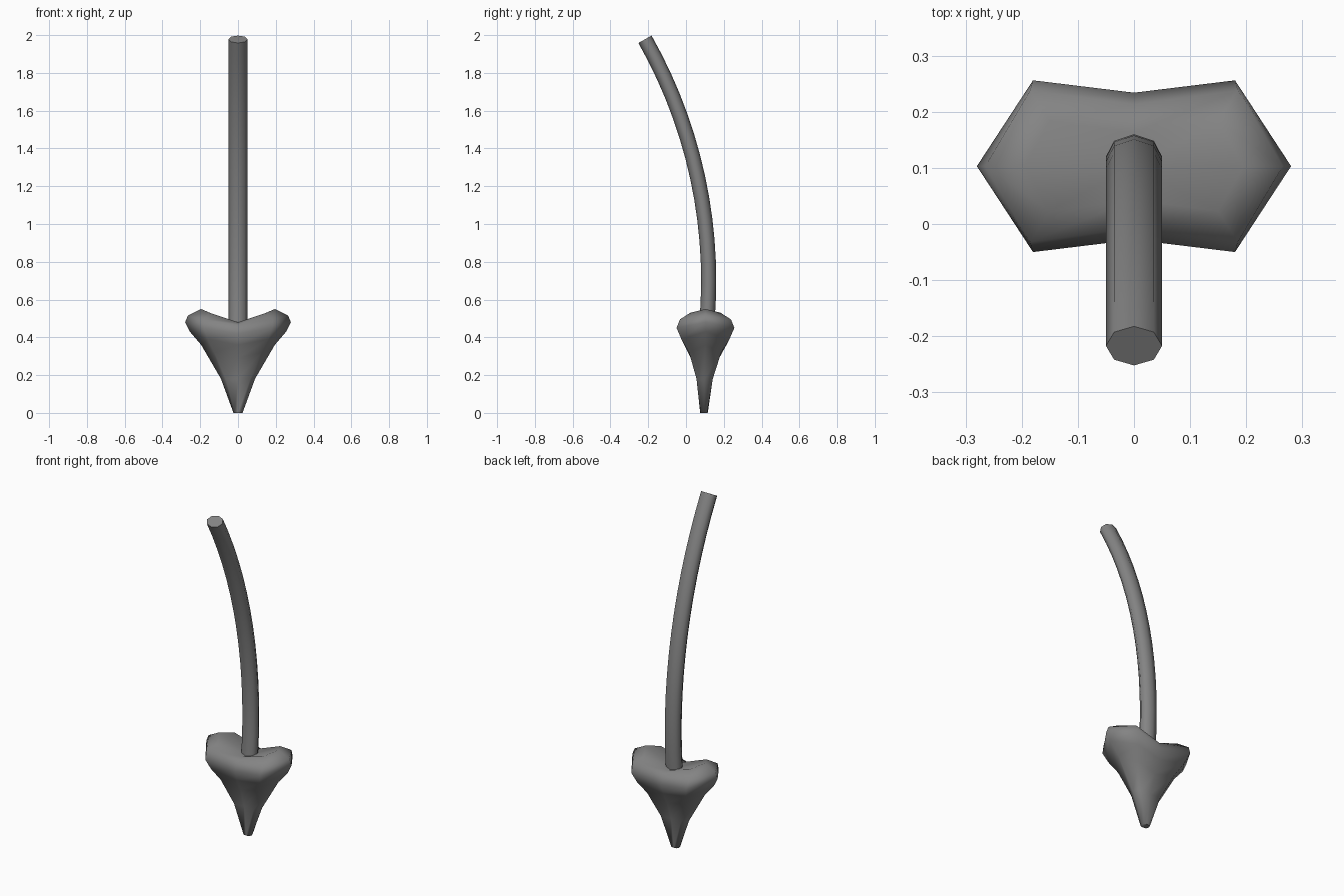
import bpy, bmesh, math

if "Cube" in bpy.data.objects:
    bpy.data.objects.remove(bpy.data.objects["Cube"])

HEAD_Y = 0.103

# Dark grey used for both parts
grey = bpy.data.materials.new("dark_grey")
grey.diffuse_color = (0.23, 0.23, 0.23, 1)
grey.use_nodes = True
grey.node_tree.nodes["Principled BSDF"].inputs["Base Color"].default_value = grey.diffuse_color


def loft(name, rings, top_point=None, angle=40):
    """Skin equal-length rings, cap the bottom, close the top flat or to a point."""
    bm = bmesh.new()
    loops = [[bm.verts.new(p) for p in r] for r in rings]
    n = len(loops[0])
    for a, b in zip(loops, loops[1:]):
        for i in range(n):
            j = (i + 1) % n
            bm.faces.new((a[i], a[j], b[j], b[i]))
    bm.faces.new(loops[0][::-1])
    if top_point:
        c = bm.verts.new(top_point)
        t = loops[-1]
        for i in range(n):
            bm.faces.new((t[i], t[(i + 1) % n], c))
    else:
        bm.faces.new(loops[-1])
    bmesh.ops.recalc_face_normals(bm, faces=bm.faces)
    me = bpy.data.meshes.new(name)
    bm.to_mesh(me)
    bm.free()
    me.materials.append(grey)
    ob = bpy.data.objects.new(name, me)
    bpy.context.collection.objects.link(ob)
    bpy.ops.object.select_all(action='DESELECT')
    bpy.context.view_layer.objects.active = ob
    ob.select_set(True)
    bpy.ops.object.shade_smooth_by_angle(angle=math.radians(angle))
    return ob


def head_ring(sx, sz, cx, cy, cz, my, mz):
    """Eight points from one side, one corner and one middle point."""
    pts = [(sx, 0, sz), (cx, cy, cz), (0, my, mz), (-cx, cy, cz),
           (-sx, 0, sz), (-cx, -cy, cz), (0, -my, mz), (cx, -cy, cz)]
    # the tip sits very slightly further forward than the barbs
    return [(x, y + HEAD_Y - 0.008 * max(0, 1 - z / 0.4), z) for x, y, z in pts]


# Arrow head: side x,z / corner x,y,z / middle y,z
sections = [
    (0.024, 0.0, 0.018, 0.017, 0.0, 0.020, 0.0),
    (0.090, 0.18, 0.065, 0.043, 0.18, 0.042, 0.18),
    (0.195, 0.36, 0.125, 0.085, 0.32, 0.075, 0.29),
    (0.255, 0.43, 0.160, 0.127, 0.39, 0.112, 0.36),
    (0.280, 0.48, 0.180, 0.153, 0.45, 0.131, 0.42),
    (0.265, 0.515, 0.185, 0.135, 0.495, 0.110, 0.465),
    (0.195, 0.55, 0.150, 0.080, 0.53, 0.060, 0.48),
]
loft("arrow_head", [head_ring(*s) for s in sections], (0, HEAD_Y, 0.465), 80)

# Curved shaft: an arc leaning forward, slightly oval octagon section
R, Z0, Y0 = 2.59, 0.70, 0.120
a0, a1 = -0.09, 0.516
rings = []
for k in range(15):
    a = a0 + (a1 - a0) * k / 14
    cy, cz = Y0 - R * (1 - math.cos(a)), Z0 + R * math.sin(a)
    ring = []
    for i in range(8):
        t = i * math.pi / 4
        u, v = 0.05 * math.cos(t), 0.040 * math.sin(t)
        ring.append((u, cy + v * math.cos(a), cz + v * math.sin(a)))
    rings.append(ring)
loft("arrow_shaft", rings, angle=65)
